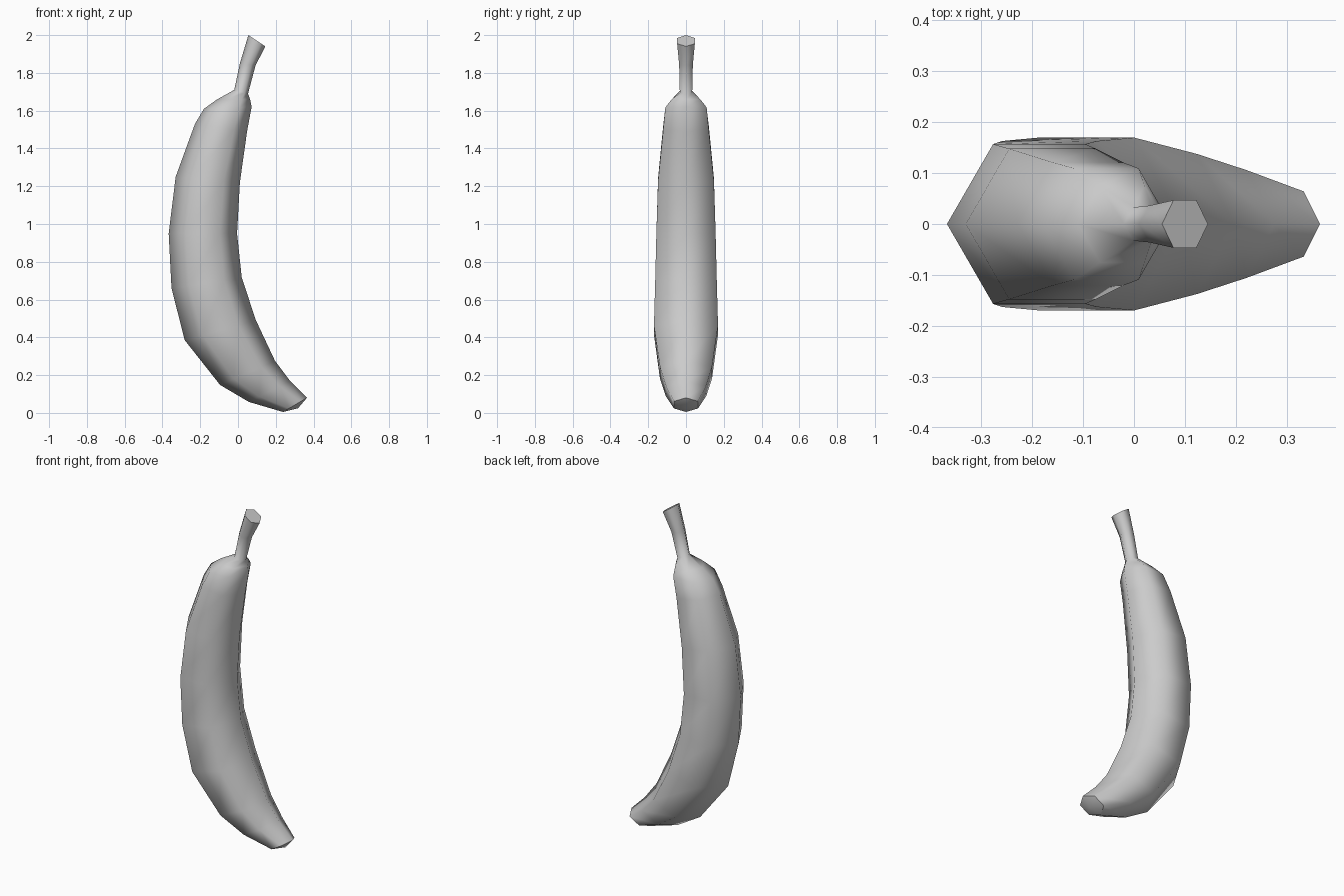
import bpy, bmesh, math
from mathutils import Vector

if "Cube" in bpy.data.objects:
    bpy.data.objects.remove(bpy.data.objects["Cube"])

# Hexagonal sections: outer-curve point (x, z), inner-curve point (x, z)
SECTIONS = [
    (0.055, 2.00, 0.145, 1.94),    # stem end
    (0.01, 1.85, 0.093, 1.84),     # stem middle
    (-0.02, 1.71, 0.053, 1.69),    # stem base
    (-0.11, 1.66, 0.064, 1.66),    # shoulder
    (-0.18, 1.61, 0.072, 1.62),
    (-0.228, 1.53, 0.048, 1.49),   # body
    (-0.33, 1.25, 0.01, 1.22),
    (-0.367, 0.95, -0.005, 0.95),
    (-0.352, 0.66, 0.02, 0.715),
    (-0.282, 0.385, 0.095, 0.49),
    (-0.095, 0.148, 0.196, 0.275),
    (0.058, 0.058, 0.275, 0.17),
    (0.238, 0.005, 0.365, 0.08),   # blossom end
]
SIDES = 6


def hex_ring(bm, ox, oz, ix, iz):
    outer, inner = Vector((ox, 0, oz)), Vector((ix, 0, iz))
    centre, u = (outer + inner) / 2, (outer - inner) / 2
    v = Vector((0, u.length, 0))
    return [bm.verts.new(centre + u * math.cos(a) + v * math.sin(a))
            for a in (math.tau * i / SIDES for i in range(SIDES))]


def fan(bm, ring, point):
    tip = bm.verts.new(point)
    return [bm.faces.new((ring[i], ring[(i + 1) % SIDES], tip)) for i in range(SIDES)]


bm = bmesh.new()
rings = [hex_ring(bm, *s) for s in SECTIONS]

# Skin of fruit and stem
for a, b in zip(rings, rings[1:]):
    for i in range(SIDES):
        j = (i + 1) % SIDES
        bm.faces.new((a[i], a[j], b[j], b[i]))

# Flat stem cut and slightly domed blossom tip
bm.faces.new(rings[0])
fan(bm, rings[-1], (0.317, 0, 0.024))

bmesh.ops.recalc_face_normals(bm, faces=bm.faces)
for f in bm.faces:
    f.smooth = True
for ring in (rings[0], rings[-1]):
    for i in range(SIDES):
        bm.edges.get((ring[i], ring[(i + 1) % SIDES])).smooth = False

mesh = bpy.data.meshes.new("banana")
bm.to_mesh(mesh)
bm.free()
bpy.context.collection.objects.link(bpy.data.objects.new("banana", mesh))
